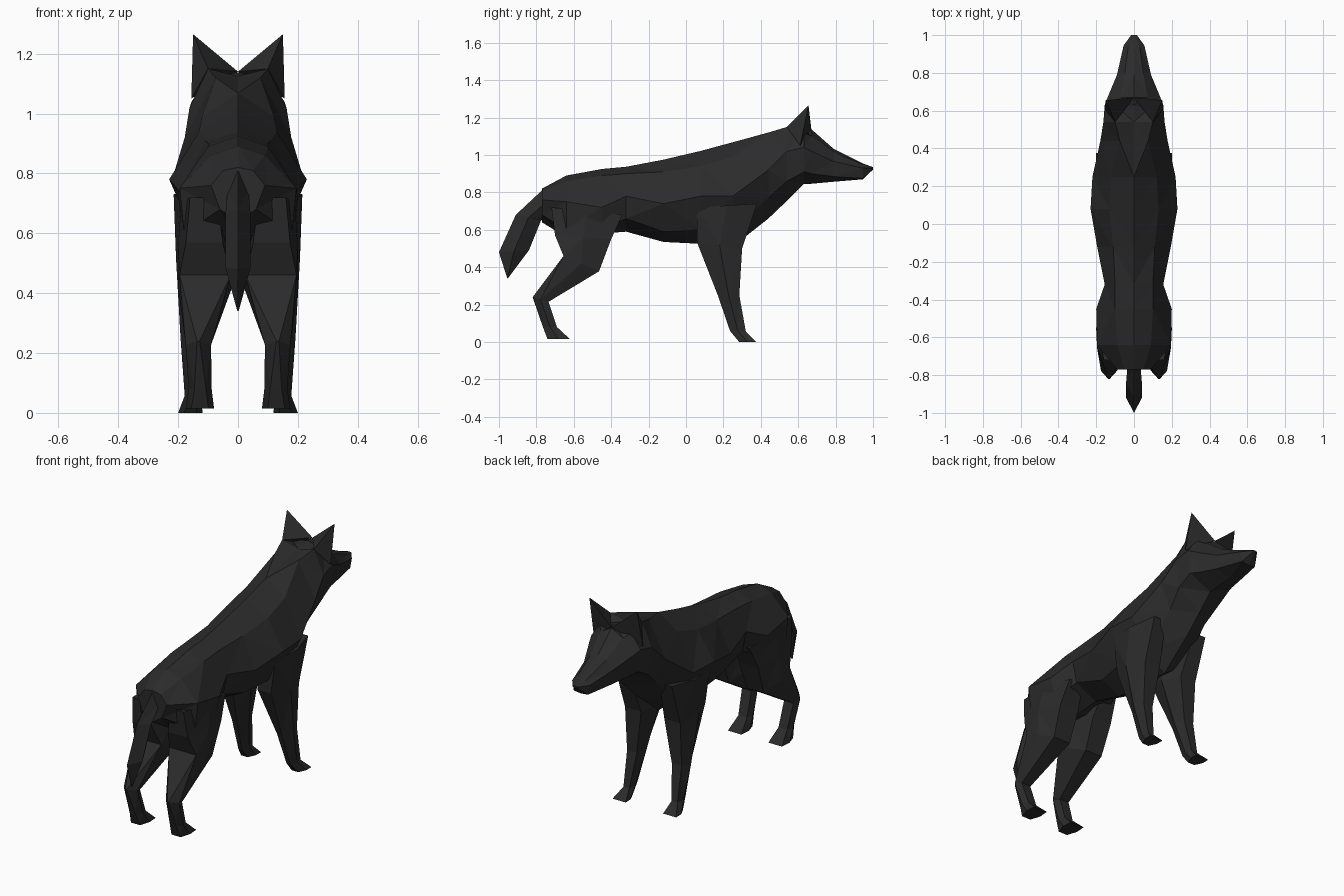
import bpy
import bmesh

old = bpy.data.objects.get("Cube")
if old:
    bpy.data.objects.remove(old, do_unlink=True)

fur = bpy.data.materials.new("charcoal fur")
fur.use_nodes = True
fur_colour = (0.024, 0.024, 0.024, 1)
fur.diffuse_color = fur_colour
shader = next(n for n in fur.node_tree.nodes if n.type == 'BSDF_PRINCIPLED')
shader.inputs["Base Color"].default_value = fur_colour
shader.inputs["Roughness"].default_value = 0.9


def finish(bm, name, mirrored=False):
    """Turn a bmesh into a flat shaded object, mirrored across x if asked."""
    bmesh.ops.remove_doubles(bm, verts=bm.verts, dist=0.0005)
    bmesh.ops.triangulate(bm, faces=bm.faces, quad_method='SHORT_EDGE')
    bmesh.ops.recalc_face_normals(bm, faces=bm.faces)
    mesh = bpy.data.meshes.new(name)
    bm.to_mesh(mesh)
    bm.free()
    mesh.materials.append(fur)
    obj = bpy.data.objects.new(name, mesh)
    bpy.context.collection.objects.link(obj)
    if mirrored:
        mod = obj.modifiers.new("Mirror", 'MIRROR')
        mod.use_mirror_merge = False
    return obj


def loft(name, rings, mirrored=False):
    """Skin a list of equal length point rings and cap both ends."""
    bm = bmesh.new()
    loops = [[bm.verts.new(p) for p in ring] for ring in rings]
    count = len(loops[0])
    for a, b in zip(loops, loops[1:]):
        for i in range(count):
            j = (i + 1) % count
            bm.faces.new((a[i], a[j], b[j], b[i]))
    bm.faces.new(loops[0])
    bm.faces.new(loops[-1])
    return finish(bm, name, mirrored)


def body_ring(y, top, upper, side, lower, bottom):
    """Eight sided cross-section from its right half."""
    half = [upper, side, lower]
    right = [(x, y, z) for x, z in half]
    left = [(-x, y, z) for x, z in reversed(half)]
    return [(0, y, top)] + right + [(0, y, bottom)] + left


def leg_ring(back, front, inner, outer, back_width, front_width):
    """Six sided leg section: back edge, front edge and two side ridges."""
    mid = (inner + outer) / 2
    half = (outer - inner) / 2
    yc = (back[0] + front[0]) / 2
    zc = (back[1] + front[1]) / 2
    return [(mid - half * back_width, *back), (mid + half * back_width, *back),
            (outer, yc, zc),
            (mid + half * front_width, *front), (mid - half * front_width, *front),
            (inner, yc, zc)]


# Torso, neck, head and muzzle
torso = [
    (-0.77, 0.82, (0.05, 0.81), (0.09, 0.76), (0.06, 0.68), 0.64),
    (-0.64, 0.89, (0.09, 0.86), (0.195, 0.75), (0.18, 0.6), 0.56),
    (-0.45, 0.925, (0.1, 0.89), (0.2, 0.72), (0.17, 0.6), 0.58),
    (-0.32, 0.937, (0.1, 0.9), (0.155, 0.78), (0.13, 0.66), 0.59),
    (-0.12, 0.975, (0.11, 0.91), (0.195, 0.74), (0.12, 0.59), 0.535),
    (0.08, 1.022, (0.13, 0.94), (0.23, 0.78), (0.15, 0.6), 0.525),
    (0.25, 1.068, (0.12, 0.99), (0.22, 0.78), (0.13, 0.6), 0.51),
    (0.44, 1.105, (0.075, 1.12), (0.178, 0.92), (0.12, 0.77), 0.66),
    (0.54, 1.125, (0.1, 1.15), (0.162, 1.02), (0.14, 0.86), 0.755),
    (0.63, 1.138, (0.1, 1.12), (0.155, 1.04), (0.138, 0.91), 0.845),
    (0.67, 1.138, (0.07, 1.1), (0.14, 1.02), (0.12, 0.9), 0.846),
    (0.79, 1.032, (0.05, 1.015), (0.09, 0.965), (0.085, 0.885), 0.857),
    (0.945, 0.955, (0.03, 0.95), (0.055, 0.93), (0.045, 0.875), 0.87),
    (1.0, 0.935, (0.01, 0.934), (0.015, 0.93), (0.01, 0.925), 0.922),
]
loft("body_and_head", [body_ring(*r) for r in torso])

# Ears: pointed wedges rising from the back of the skull
bm = bmesh.new()
tip, centre, nape, cheek = [bm.verts.new(p) for p in (
    (0.15, 0.655, 1.265), (0, 0.67, 1.14), (0.1, 0.54, 1.15), (0.156, 0.61, 1.05))]
for face in ((tip, nape, centre), (tip, centre, cheek),
             (tip, cheek, nape), (centre, nape, cheek)):
    bm.faces.new(face)
finish(bm, "ears", mirrored=True)

# Front legs, shoulder to paw
front_leg = [
    ((0.06, 0.72), (0.38, 0.74), 0.06, 0.215, 0.7, 0.5),
    ((0.06, 0.53), (0.3, 0.5), 0.04, 0.207, 0.5, 0.6),
    ((0.17, 0.25), (0.285, 0.25), 0.09, 0.192, 0.3, 0.6),
    ((0.235, 0.06), (0.32, 0.055), 0.125, 0.178, 0.4, 0.7),
    ((0.285, 0), (0.375, 0), 0.118, 0.2, 0.5, 1.0),
]
loft("front_legs", [leg_ring(*r) for r in front_leg], mirrored=True)

# Hind legs, haunch to paw
hind_leg = [
    ((-0.72, 0.72), (-0.34, 0.68), 0.04, 0.19, 0.6, 0.6),
    ((-0.7, 0.57), (-0.4, 0.55), 0.025, 0.2, 0.7, 0.7),
    ((-0.655, 0.46), (-0.465, 0.378), 0.02, 0.2, 0.95, 0.6),
    ((-0.82, 0.24), (-0.735, 0.215), 0.09, 0.175, 0.1, 0.7),
    ((-0.765, 0.08), (-0.69, 0.08), 0.088, 0.165, 0.5, 0.7),
    ((-0.74, 0.015), (-0.62, 0.015), 0.08, 0.175, 0.6, 0.9),
]
loft("hind_legs", [leg_ring(*r) for r in hind_leg], mirrored=True)

# Tail: diamond section, hanging down to a point
tail = [((-0.76, 0.82), (-0.755, 0.66), 0.035),
        ((-0.91, 0.68), (-0.775, 0.65), 0.042),
        ((-1.0, 0.48), (-0.84, 0.49), 0.042),
        ((-0.957, 0.345), (-0.953, 0.34), 0.003)]
rings = []
for back, under, half in tail:
    yc, zc = (back[0] + under[0]) / 2, (back[1] + under[1]) / 2
    rings.append([(0, *back), (half, yc, zc), (0, *under), (-half, yc, zc)])
loft("tail", rings)
